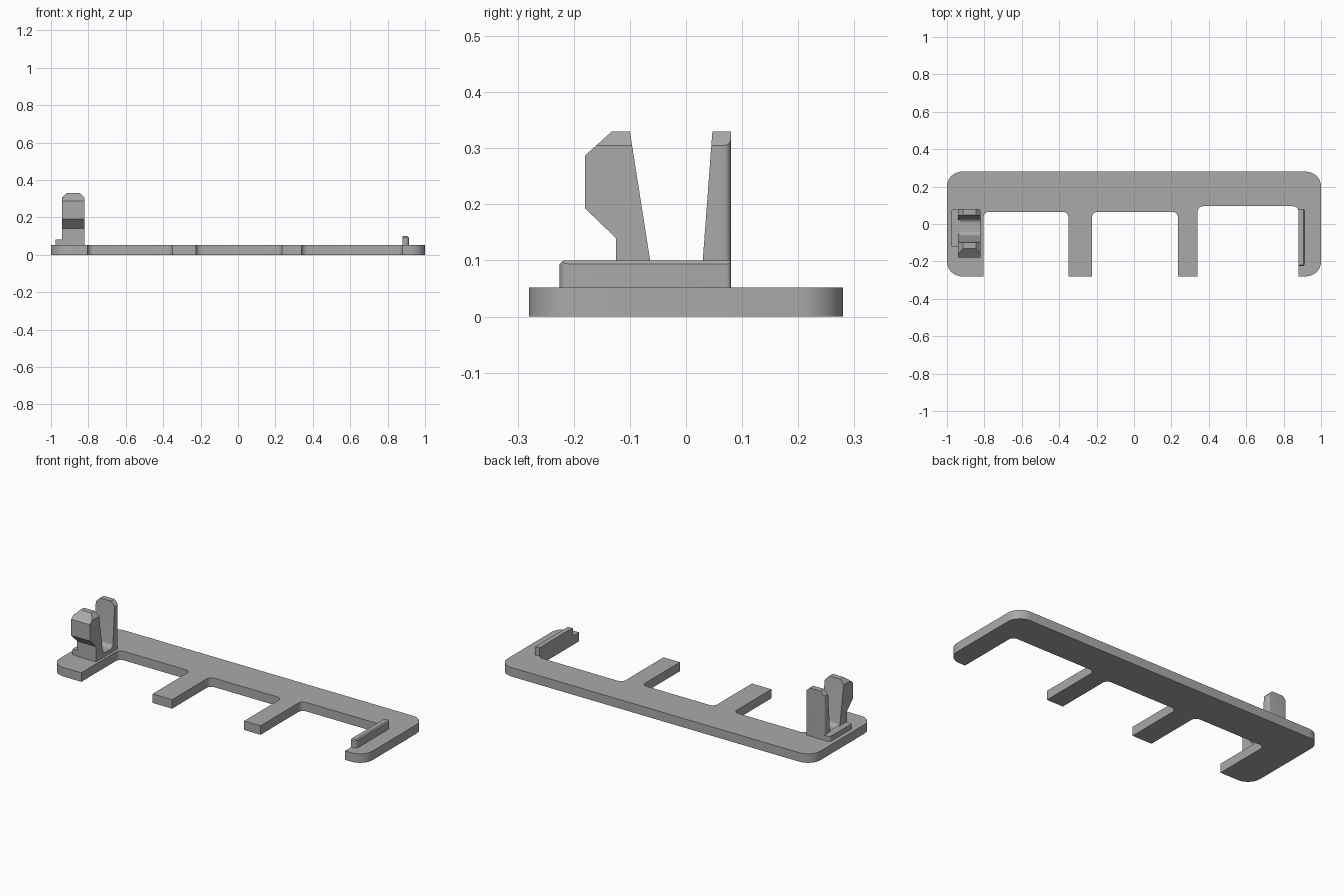
import bpy, bmesh
from math import pi, cos, sin
from mathutils import Vector

cube = bpy.data.objects.get("Cube")
if cube:
    bpy.data.objects.remove(cube, do_unlink=True)

grey = bpy.data.materials.new("matte grey")
grey.use_nodes = True
colour = (0.4, 0.4, 0.4, 1)
grey.diffuse_color = colour
grey.node_tree.nodes["Principled BSDF"].inputs["Base Color"].default_value = colour


def rounded(points, steps=8):
    """Round each (a, b, radius) corner of a polygon with a tangent arc."""
    result = []
    for i, (a, b, r) in enumerate(points):
        p = Vector((a, b))
        if r == 0:
            result.append(p)
            continue
        u = (Vector(points[i - 1][:2]) - p).normalized()
        v = (Vector(points[(i + 1) % len(points)][:2]) - p).normalized()
        half = u.angle(v) / 2
        bis = (u + v).normalized()
        centre = p + bis * (r / sin(half))
        side = (u - bis * u.dot(bis)).normalized()
        sweep = pi / 2 - half
        for k in range(steps + 1):
            t = sweep * (1 - 2 * k / steps)
            result.append(centre + r * (side * sin(t) - bis * cos(t)))
    return result


def prism(points, axis, low, high):
    """Extrude a profile along x (profile is y, z) or z (profile is x, y)."""
    bm = bmesh.new()
    place = (lambda p: (low, p.x, p.y)) if axis == "x" else (lambda p: (p.x, p.y, low))
    face = bm.faces.new([bm.verts.new(place(p)) for p in points])
    ext = bmesh.ops.extrude_face_region(bm, geom=[face])
    verts = [g for g in ext["geom"] if isinstance(g, bmesh.types.BMVert)]
    d = high - low
    bmesh.ops.translate(bm, verts=verts, vec=(d, 0, 0) if axis == "x" else (0, 0, d))
    bmesh.ops.recalc_face_normals(bm, faces=bm.faces)
    return bm


def chamfer(bm, point, normal):
    """Slice off everything beyond a plane and cap the cut."""
    cut = bmesh.ops.bisect_plane(bm, geom=bm.verts[:] + bm.edges[:] + bm.faces[:],
                                 plane_co=point, plane_no=normal, clear_outer=True)
    edges = [g for g in cut["geom_cut"] if isinstance(g, bmesh.types.BMEdge)]
    bmesh.ops.holes_fill(bm, edges=edges)


def finish(bm, name):
    bmesh.ops.recalc_face_normals(bm, faces=bm.faces)
    mesh = bpy.data.meshes.new(name)
    bm.to_mesh(mesh)
    bm.free()
    mesh.materials.append(grey)
    obj = bpy.data.objects.new(name, mesh)
    bpy.context.collection.objects.link(obj)
    bpy.ops.object.select_all(action="DESELECT")
    obj.select_set(True)
    bpy.context.view_layer.objects.active = obj
    bpy.ops.object.shade_smooth_by_angle(angle=pi / 6)


# Comb-shaped base plate: four legs with three bays between them
TOP, END, R, F = 0.052, -0.28, 0.08, 0.03
outline = [(-1, 0.28, R), (-1, END, R)]
bays = [(-0.805, -0.35, 0.065), (-0.225, 0.235, 0.065), (0.34, 0.88, 0.095)]
for left, right, y in bays:
    outline += [(left, END, 0), (left, y, F), (right, y, F), (right, END, 0)]
outline += [(1, END, R), (1, 0.28, R)]
finish(prism(rounded(outline), "z", 0, TOP), "base_plate")

# Snap clip: two prongs joined by a rounded valley, hook facing forward
X0, X1, BACK = -0.94, -0.82, 0.08
profile = [(-0.125, 0.05, 0), (-0.125, 0.14, 0), (-0.18, 0.193, 0), (-0.18, 0.287, 0),
           (-0.132, 0.33, 0), (-0.1, 0.33, 0), (-0.06, 0.075, 0.025), (0.028, 0.075, 0.025),
           (0.047, 0.33, 0), (BACK, 0.33, 0), (BACK, 0.05, 0)]
clip = prism(rounded(profile), "x", X0, X1)
corners = [e for e in clip.edges if all(v.co.y > BACK - 0.001 for v in e.verts)
           and abs(e.verts[0].co.x - e.verts[1].co.x) < 0.001]
bmesh.ops.bevel(clip, geom=corners, offset=0.012, segments=4, profile=0.5, affect="EDGES")
for x, side in ((X0, -1), (X1, 1)):
    chamfer(clip, (x, 0, 0.305), (side, 0, 1))
finish(clip, "snap_clip")

# Low step along the outside of the clip
step = [(-0.975, -0.12, 0), (X0 + 0.01, -0.12, 0), (X0 + 0.01, BACK, 0), (-0.975, BACK, 0.012)]
finish(prism(rounded(step), "z", 0.05, 0.082), "clip_step")

# Locating rib on the opposite leg, with softened front and top edges
rib_plan = [(0.88, -0.225, 0), (0.913, -0.225, 0.015), (0.913, BACK, 0.008), (0.88, BACK, 0)]
rib = prism(rounded(rib_plan), "z", 0.05, 0.1)
chamfer(rib, (0.913, 0, 0.094), (1, 0, 1))
chamfer(rib, (0.9, -0.225, 0.094), (0, -1, 1))
finish(rib, "locating_rib")
